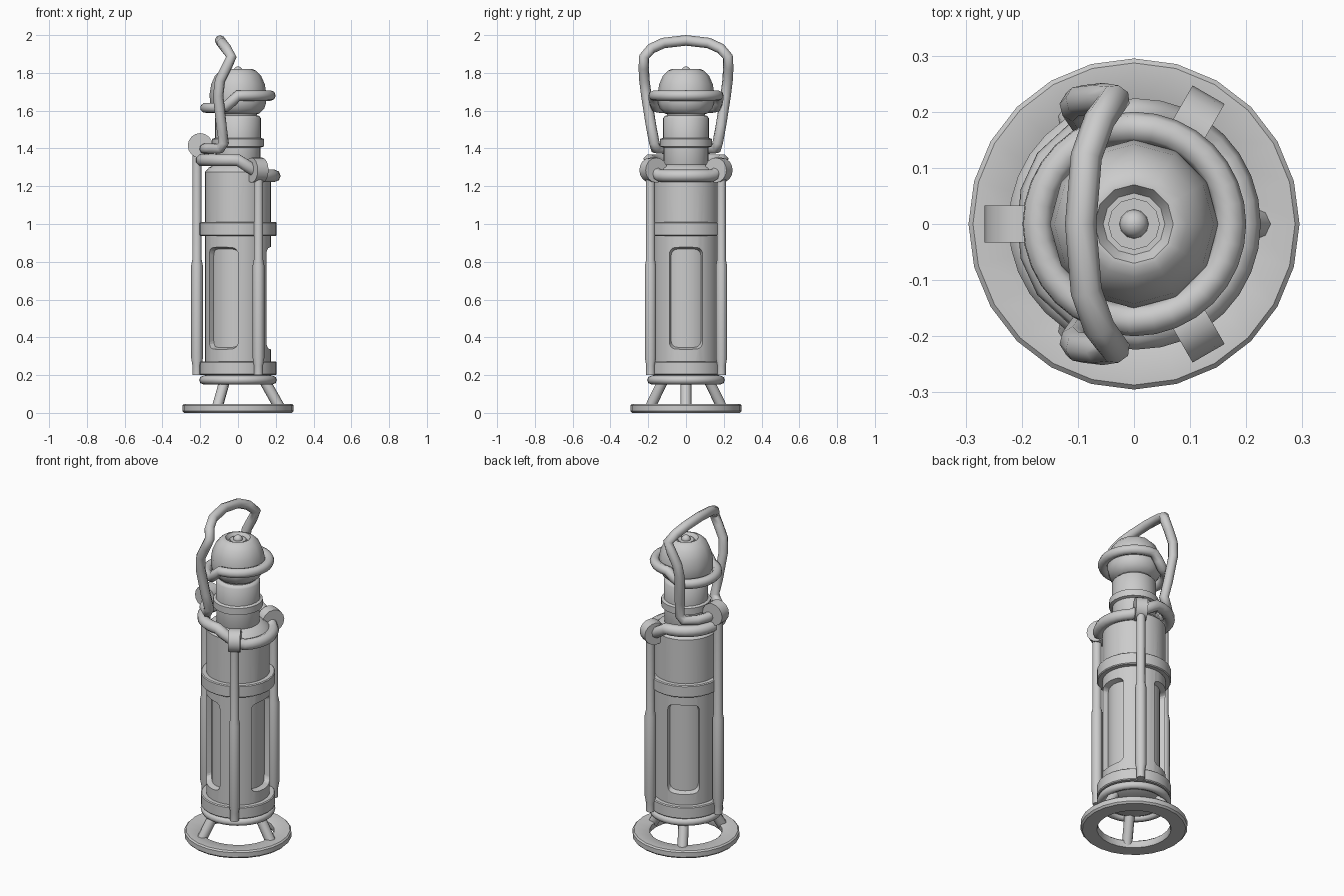
import bpy, bmesh, math
from mathutils import Matrix, Vector

if "Cube" in bpy.data.objects:
    bpy.data.objects.remove(bpy.data.objects["Cube"], do_unlink=True)

metal = bpy.data.materials.new("grey metal")
metal.use_nodes = True
GREY = (0.6, 0.6, 0.6, 1)
metal.diffuse_color = GREY
metal.node_tree.nodes["Principled BSDF"].inputs["Base Color"].default_value = GREY


def finish(ob, angle=40):
    """Give the object its material and smooth shading."""
    ob.data.materials.clear()
    ob.data.materials.append(metal)
    bpy.ops.object.select_all(action='DESELECT')
    ob.select_set(True)
    bpy.context.view_layer.objects.active = ob
    bpy.ops.object.shade_smooth_by_angle(angle=math.radians(angle))
    return ob


def new_object(name, bm):
    bmesh.ops.recalc_face_normals(bm, faces=bm.faces)
    me = bpy.data.meshes.new(name)
    bm.to_mesh(me)
    bm.free()
    ob = bpy.data.objects.new(name, me)
    bpy.context.collection.objects.link(ob)
    return ob


def lathe(name, profile, sides=24, closed=False, centre=(0, 0), angle=40):
    """Spin (radius, height) points round a vertical axis."""
    bm = bmesh.new()
    rings = []
    for r, z in profile:
        rings.append([bm.verts.new((centre[0] + r * math.cos(2 * math.pi * i / sides),
                                    centre[1] + r * math.sin(2 * math.pi * i / sides), z))
                      for i in range(sides)])
    pairs = list(zip(rings, rings[1:]))
    if closed:
        pairs.append((rings[-1], rings[0]))
    for a, b in pairs:
        for i in range(sides):
            j = (i + 1) % sides
            bm.faces.new((a[i], a[j], b[j], b[i]))
    if not closed:
        bm.faces.new(rings[0])
        bm.faces.new(rings[-1])
    return finish(new_object(name, bm), angle)


def tube(name, points, radius, closed=True):
    """Round tube along a path."""
    cu = bpy.data.curves.new(name, 'CURVE')
    cu.dimensions = '3D'
    cu.bevel_depth = radius
    cu.bevel_resolution = 2
    cu.use_fill_caps = True
    sp = cu.splines.new('POLY')
    sp.points.add(len(points) - 1)
    for p, co in zip(sp.points, points):
        p.co = (*co, 1)
    sp.use_cyclic_u = closed
    ob = bpy.data.objects.new(name, cu)
    bpy.context.collection.objects.link(ob)
    bpy.ops.object.select_all(action='DESELECT')
    ob.select_set(True)
    bpy.context.view_layer.objects.active = ob
    bpy.ops.object.convert(target='MESH')
    return finish(bpy.context.view_layer.objects.active, 60)


def stepped_ring(name, radius, thickness, low_x, low_z, high_x, high_z):
    """Horizontal tube ring that changes height between two x positions."""
    pts = []
    for i in range(32):
        a = 2 * math.pi * i / 32
        x = radius * math.cos(a)
        t = min(max((x - low_x) / (high_x - low_x), 0), 1)
        pts.append((x, radius * math.sin(a), low_z + (high_z - low_z) * t))
    return tube(name, pts, thickness)


def polar(r, deg, z):
    a = math.radians(deg)
    return Vector((r * math.cos(a), r * math.sin(a), z))


# Base ring and its three leaning legs
lathe("base_ring", [(0.205, 0), (0.285, 0), (0.295, 0.01), (0.295, 0.038),
                    (0.287, 0.046), (0.21, 0.046), (0.2, 0.038), (0.2, 0.01)], closed=True)
for n in range(3):
    tube(f"base_leg_{n + 1}", [polar(0.225, 120 * n, 0.02), polar(0.135, 120 * n, 0.18)],
         0.029, closed=False)
stepped_ring("lower_tube_ring", 0.183, 0.023, -1, 0.174, 1, 0.174)

# Cylinder body: inner core and outer shell with three rounded windows
lathe("body_core", [(0.145, 0.25), (0.145, 0.96)], 32)
shell = lathe("body_shell", [(0.13, 0.155), (0.175, 0.18), (0.175, 1.275),
                             (0.155, 1.298), (0.11, 1.32)], 32)


def window_cutter(deg):
    bm = bmesh.new()
    loops = []
    for x, half_w, half_h in ((0.1, 0.072, 0.248), (0.2, 0.103, 0.279)):
        loop = []
        corner = 0.03
        for k, (sy, sz) in enumerate(((1, 1), (-1, 1), (-1, -1), (1, -1))):
            for s in range(5):
                a = math.pi / 2 * (k + s / 4)
                loop.append(bm.verts.new((x, sy * (half_w - corner) + corner * math.cos(a),
                                          0.607 + sz * (half_h - corner) + corner * math.sin(a))))
        loops.append(loop)
    a, b = loops
    for i in range(len(a)):
        j = (i + 1) % len(a)
        bm.faces.new((a[i], a[j], b[j], b[i]))
    bm.faces.new(a)
    bm.faces.new(b)
    bm.transform(Matrix.Rotation(math.radians(deg), 4, 'Z'))
    ob = new_object("window_cutter", bm)
    ob.hide_render = True
    return ob


for n in range(3):
    cutter = window_cutter(120 * n)
    mod = shell.modifiers.new("window", 'BOOLEAN')
    mod.operation = 'DIFFERENCE'
    mod.solver = 'EXACT'
    mod.object = cutter
    bpy.ops.object.select_all(action='DESELECT')
    shell.select_set(True)
    bpy.context.view_layer.objects.active = shell
    bpy.ops.object.modifier_apply(modifier=mod.name)
    bpy.data.objects.remove(cutter, do_unlink=True)
finish(shell, 30)

# Bands round the body
for name, z0, z1 in (("lower_band", 0.2, 0.272), ("upper_band", 0.937, 1.01)):
    lathe(name, [(0.17, z0), (0.2, z0), (0.205, z0 + 0.005), (0.205, z1 - 0.005),
                 (0.2, z1), (0.17, z1)], closed=True)

# Three side rods with clamps; the right-hand one stands taller
for n, (deg, top, clamp_z) in enumerate(((60, 1.26, 1.285), (180, 1.4, 1.415), (300, 1.26, 1.285))):
    c = polar(0.217, deg, 0)
    lathe(f"side_rod_{n + 1}", [(0.024, 0.2), (0.024, 0.25), (0.031, 0.29), (0.031, 0.78),
                                (0.025, 0.81), (0.025, top)], 10, centre=(c.x, c.y))
    bm = bmesh.new()
    bmesh.ops.create_cone(bm, cap_ends=True, segments=16, radius1=0.066, radius2=0.066, depth=0.066)
    bm.transform(Matrix.Translation(polar(0.2, deg, clamp_z)) @
                 Matrix.Rotation(math.radians(deg), 4, 'Z') @
                 Matrix.Rotation(math.pi / 2, 4, 'X'))
    finish(new_object(f"rod_clamp_{n + 1}", bm))

# Stepped tube ring round the shoulder
stepped_ring("shoulder_ring", 0.193, 0.033, -0.0, 1.338, 0.13, 1.255)

# Neck
lathe("neck", [(0.115, 1.3), (0.12, 1.31), (0.12, 1.405), (0.137, 1.41), (0.137, 1.45),
               (0.122, 1.456), (0.122, 1.56), (0.112, 1.572), (0.1, 1.575), (0.1, 1.6)])

# Rounded head with a recessed top and a nub
lathe("head", [(0.09, 1.578), (0.112, 1.585), (0.138, 1.61), (0.149, 1.64), (0.15, 1.69),
               (0.142, 1.74), (0.122, 1.785), (0.095, 1.812), (0.078, 1.82), (0.07, 1.82),
               (0.055, 1.798), (0.046, 1.798), (0.046, 1.808), (0.03, 1.808)], 12, angle=35)
bm = bmesh.new()
bmesh.ops.create_uvsphere(bm, u_segments=12, v_segments=8, radius=0.026)
bm.transform(Matrix.Translation((0, 0, 1.808)))
finish(new_object("head_nub", bm))
stepped_ring("head_ring", 0.172, 0.028, -0.07, 1.615, 0.0, 1.68)

# Carrying handle: one half of the loop, mirrored across y
half = [(-0.085, 0.12, 1.958), (-0.062, 0.185, 1.928), (-0.035, 0.222, 1.885),
        (-0.06, 0.224, 1.83), (-0.095, 0.22, 1.76), (-0.105, 0.21, 1.68),
        (-0.088, 0.185, 1.52), (-0.075, 0.168, 1.43), (-0.095, 0.16, 1.4),
        (-0.15, 0.11, 1.398), (-0.175, 0.055, 1.398)]
loop = ([(-0.095, 0, 1.972)] + half + [(-0.18, 0, 1.398)]
        + [(x, -y, z) for x, y, z in reversed(half)])
tube("carrying_handle", loop, 0.028)
